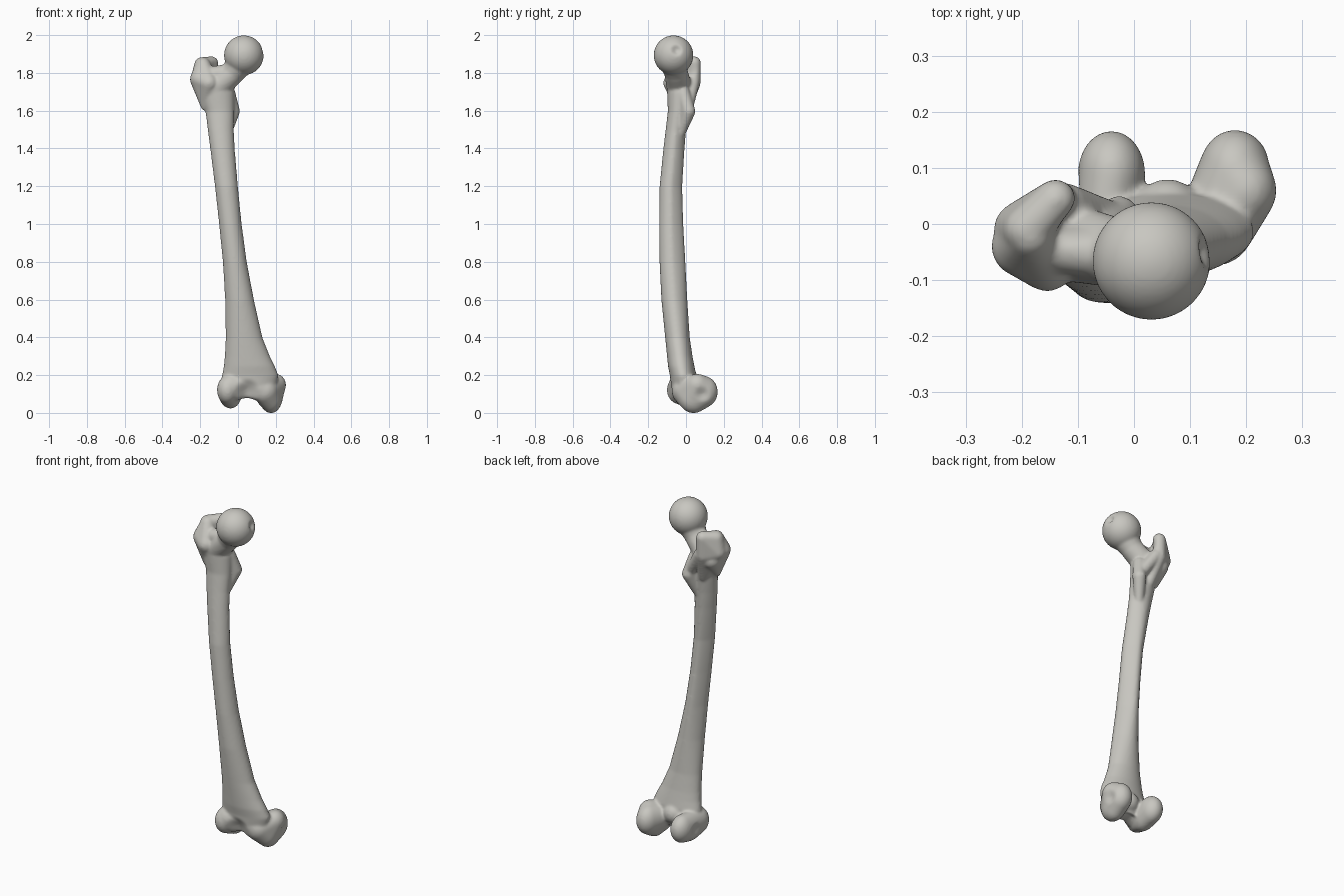
import bpy
import bmesh
import math
from mathutils import Vector, Matrix

if "Cube" in bpy.data.objects:
    bpy.data.objects.remove(bpy.data.objects["Cube"])

bone = bpy.data.materials.new("bone_grey")
bone.use_nodes = True
bone.diffuse_color = (0.58, 0.57, 0.53, 1)
bone.node_tree.nodes["Principled BSDF"].inputs["Base Color"].default_value = bone.diffuse_color

parts = []


def finish(name, bm):
    bmesh.ops.recalc_face_normals(bm, faces=bm.faces)
    mesh = bpy.data.meshes.new(name)
    bm.to_mesh(mesh)
    bm.free()
    mesh.materials.append(bone)
    ob = bpy.data.objects.new(name, mesh)
    bpy.context.collection.objects.link(ob)
    parts.append(ob)
    return ob


def hull(name, *balls):
    """Convex skin around balls given as (x, y, z, radius or radii)."""
    bm = bmesh.new()
    for x, y, z, r in balls:
        size = r if isinstance(r, tuple) else (r, r, r)
        place = Matrix.Translation((x, y, z)) @ Matrix.Diagonal((*size, 1))
        bmesh.ops.create_icosphere(bm, subdivisions=4, radius=1, matrix=place)
    if len(balls) > 1:
        out = bmesh.ops.convex_hull(bm, input=bm.verts)
        inner = {e for e in out["geom_interior"] + out["geom_unused"]
                 if isinstance(e, bmesh.types.BMVert)}
        bmesh.ops.delete(bm, geom=list(inner), context="VERTS")
    return finish(name, bm)


def loft(name, sections, sides=40):
    """Closed shaft through (z, left, right, front, back, ridge) sections."""
    bm = bmesh.new()
    rings = []
    for z, x0, x1, y0, y1, ridge in sections:
        ring = []
        for i in range(sides):
            a = math.tau * i / sides
            pinch = 1 - ridge * max(0, math.sin(a))
            ring.append(bm.verts.new(((x0 + x1) / 2 + (x1 - x0) / 2 * math.cos(a) * pinch,
                                      (y0 + y1) / 2 + (y1 - y0) / 2 * math.sin(a), z)))
        rings.append(ring)
    for low, high in zip(rings, rings[1:]):
        for i in range(sides):
            j = (i + 1) % sides
            bm.faces.new((low[i], low[j], high[j], high[i]))
    bm.faces.new(rings[0])
    bm.faces.new(rings[-1])
    return finish(name, bm)


# Bowed shaft, flaring at both ends
loft("shaft", [
    (0.08, -0.04, 0.16, -0.06, 0.04, 0),
    (0.13, -0.08, 0.20, -0.08, 0.05, 0),
    (0.20, -0.085, 0.215, -0.085, 0.055, 0),
    (0.25, -0.075, 0.195, -0.095, 0.045, 0),
    (0.30, -0.07, 0.17, -0.10, 0.035, 0),
    (0.40, -0.065, 0.13, -0.11, 0.02, 0),
    (0.60, -0.068, 0.085, -0.13, 0.007, 0.15),
    (0.80, -0.08, 0.047, -0.14, -0.003, 0.3),
    (1.00, -0.10, 0.02, -0.142, -0.014, 0.35),
    (1.20, -0.122, 0.0, -0.14, -0.02, 0.35),
    (1.40, -0.147, -0.017, -0.12, -0.008, 0.25),
    (1.50, -0.16, -0.022, -0.108, 0.0, 0.15),
    (1.60, -0.172, -0.02, -0.096, 0.012, 0),
    (1.70, -0.205, -0.02, -0.10, 0.025, 0),
    (1.78, -0.20, -0.04, -0.095, 0.03, 0),
])

# Upper end: ball, neck and the two side bumps
hull("head", (0.031, -0.066, 1.897, 0.105))
hull("neck", (-0.13, -0.03, 1.71, 0.07), (-0.03, -0.052, 1.80, 0.062))
hull("neck_collar", (-0.03, -0.052, 1.80, 0.06), (0.02, -0.065, 1.87, 0.078))
hull("neck_saddle", (-0.15, -0.04, 1.79, 0.045), (-0.03, -0.055, 1.81, 0.045))
hull("large_bump", (-0.20, -0.04, 1.77, 0.054), (-0.155, -0.07, 1.75, 0.05),
     (-0.185, -0.02, 1.845, 0.04), (-0.18, -0.04, 1.62, 0.015),
     (-0.17, 0.0, 1.72, 0.055))
hull("large_bump_crest", (-0.19, -0.01, 1.845, 0.042), (-0.14, 0.043, 1.855, 0.036),
     (-0.14, 0.037, 1.75, 0.04), (-0.20, -0.01, 1.77, 0.05), (-0.11, -0.01, 1.60, 0.03))
hull("crest_between_bumps", (-0.12, 0.037, 1.75, 0.035), (-0.035, 0.008, 1.62, 0.03))
hull("small_bump", (-0.027, 0.013, 1.60, 0.037), (-0.05, -0.015, 1.70, 0.035),
     (-0.06, -0.03, 1.48, 0.025))

# Lower end: two rounded knuckles, joined in front
hull("left_knuckle", (0.18, 0.09, 0.115, (0.065, 0.078, 0.085)),
     (0.175, 0.04, 0.085, (0.06, 0.08, 0.083)),
     (0.20, 0.06, 0.15, (0.054, 0.06, 0.06)), (0.14, -0.015, 0.12, (0.07, 0.06, 0.07)))
hull("right_knuckle", (-0.04, 0.09, 0.12, (0.06, 0.076, 0.08)),
     (-0.04, 0.03, 0.10, (0.06, 0.08, 0.073)),
     (-0.055, -0.035, 0.125, (0.056, 0.066, 0.075)))
hull("knuckle_bridge", (-0.04, -0.035, 0.14, (0.06, 0.06, 0.07)),
     (0.13, -0.015, 0.13, (0.06, 0.06, 0.07)), (0.06, 0.02, 0.16, 0.06))

# Fuse the parts into one continuous surface
bpy.ops.object.select_all(action="DESELECT")
for ob in parts:
    ob.select_set(True)
femur = parts[0]
bpy.context.view_layer.objects.active = femur
bpy.ops.object.join()
femur.name = "thigh_bone"
remesh = femur.modifiers.new("fuse", "REMESH")
remesh.mode = "VOXEL"
remesh.voxel_size = 0.007
bpy.ops.object.modifier_apply(modifier=remesh.name)


def press(x, y, z, radius, push):
    """Dent or raise the surface near a point with a soft falloff."""
    for v in femur.data.vertices:
        near = 1 - (v.co - Vector((x, y, z))).length / radius
        if near > 0:
            v.co += Vector(push) * near * near * (3 - 2 * near)


press(0.13, -0.05, 1.925, 0.035, (-0.018, 0, -0.005))    # pit on the ball
press(-0.105, 0.01, 1.82, 0.06, (-0.015, 0, -0.02))      # hollow beside large bump
press(0.05, -0.09, 0.11, 0.08, (0, 0.03, 0.01))          # groove in front
press(0.05, -0.01, 0.06, 0.08, (0, 0.01, 0.02))          # notch below
press(0.255, 0.09, 0.10, 0.05, (-0.015, 0, 0))           # hollow on left knuckle
press(-0.11, 0.05, 0.11, 0.05, (0.015, 0, 0))            # hollow on right knuckle

smooth = femur.modifiers.new("soften", "SMOOTH")
smooth.factor = 0.5
smooth.iterations = 8
bpy.ops.object.modifier_apply(modifier=smooth.name)
femur.data.materials.clear()
femur.data.materials.append(bone)
for face in femur.data.polygons:
    face.material_index = 0
    face.use_smooth = True

# Stand it on the ground
lowest = min(v.co.z for v in femur.data.vertices)
for v in femur.data.vertices:
    v.co.z -= lowest
